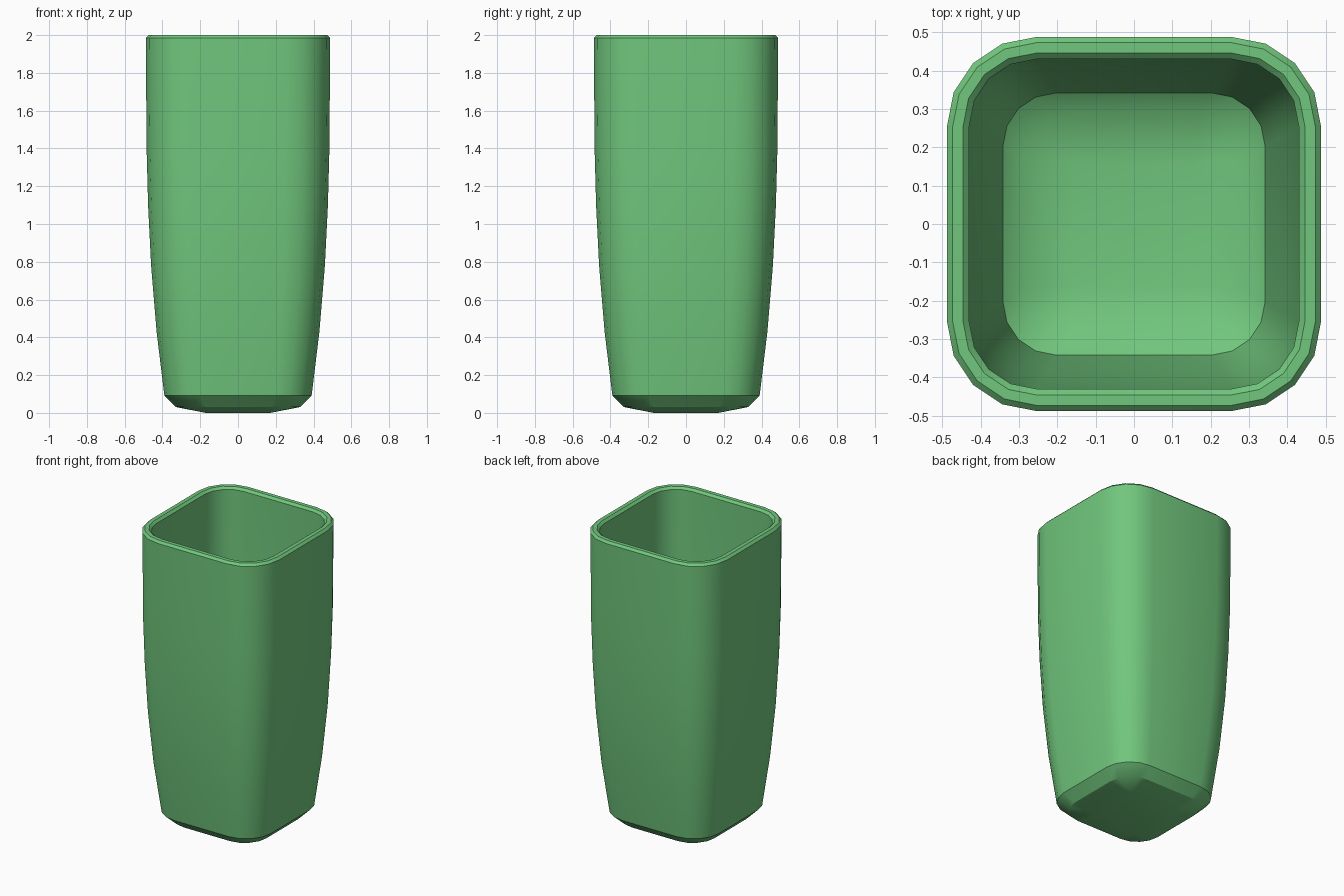
import bpy, bmesh, math

cube = bpy.data.objects.get("Cube")
if cube:
    bpy.data.objects.remove(cube, do_unlink=True)

green = bpy.data.materials.new("soft_green")
green.use_nodes = True
colour = (0.165, 0.57, 0.205, 1.0)
green.diffuse_color = colour
green.node_tree.nodes["Principled BSDF"].inputs["Base Color"].default_value = colour

# Section rings from outside base, over the rim, to the inside floor:
# (half width, length of the straight half side, height)
RINGS = [
    # base and outer wall
    (0.17, 0.17, 0.0), (0.33, 0.17, 0.031), (0.39, 0.203, 0.093),
    (0.431, 0.225, 0.43), (0.46, 0.24, 0.78), (0.476, 0.248, 1.1),
    (0.484, 0.253, 1.4), (0.488, 0.255, 1.985),
    # bevelled rim
    (0.473, 0.255, 2.0), (0.446, 0.255, 2.0), (0.43, 0.255, 1.985),
    # inner wall and floor
    (0.427, 0.253, 1.4), (0.42, 0.248, 1.1), (0.405, 0.24, 0.78),
    (0.377, 0.225, 0.43), (0.342, 0.203, 0.122), (0.29, 0.17, 0.079),
    (0.16, 0.16, 0.057),
]
CORNER_STEPS = 4


def add_ring(bm, half, straight, z):
    """Rounded square made of four circular corners."""
    radius = half - straight
    verts = []
    for corner in range(4):
        mid = math.radians(45 + 90 * corner)
        cx = math.copysign(straight, math.cos(mid))
        cy = math.copysign(straight, math.sin(mid))
        for step in range(CORNER_STEPS + 1):
            a = math.radians(90 * (corner + step / CORNER_STEPS))
            verts.append(bm.verts.new((cx + radius * math.cos(a),
                                       cy + radius * math.sin(a), z)))
    return verts


# Hollow cup as one closed skin
bm = bmesh.new()
rings = [add_ring(bm, *r) for r in RINGS]
for low, high in zip(rings, rings[1:]):
    n = len(low)
    for i in range(n):
        j = (i + 1) % n
        bm.faces.new((low[i], low[j], high[j], high[i]))
bm.faces.new(list(reversed(rings[0])))
bm.faces.new(rings[-1])
bmesh.ops.remove_doubles(bm, verts=bm.verts, dist=0.0001)
bmesh.ops.recalc_face_normals(bm, faces=bm.faces)

mesh = bpy.data.meshes.new("cup")
bm.to_mesh(mesh)
bm.free()
mesh.materials.append(green)
cup = bpy.data.objects.new("cup", mesh)
bpy.context.collection.objects.link(cup)

# Smooth walls with crisp rim and base edges
bpy.ops.object.select_all(action='DESELECT')
cup.select_set(True)
bpy.context.view_layer.objects.active = cup
bpy.ops.object.shade_smooth_by_angle(angle=math.radians(30))
